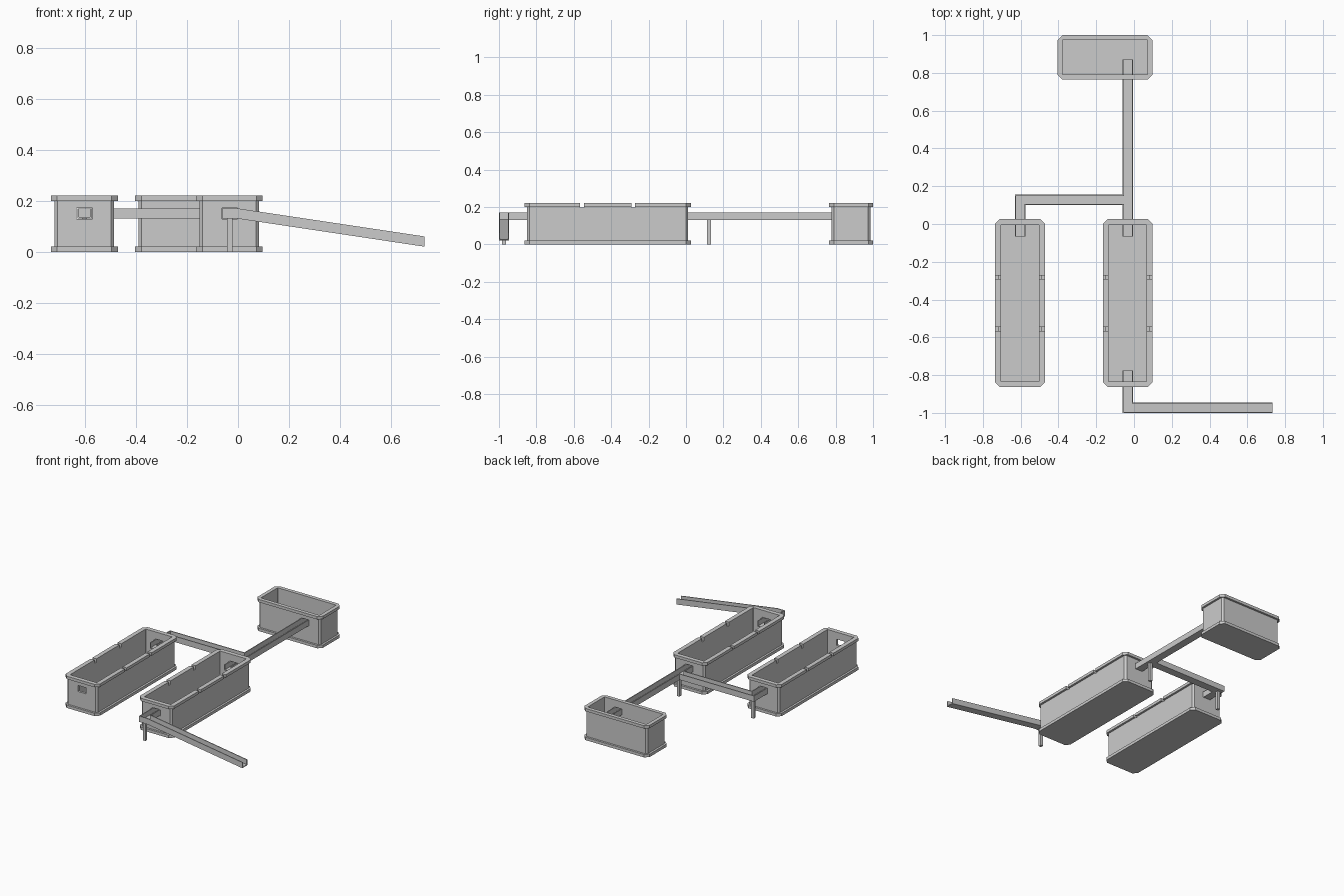
import bpy, bmesh
from mathutils import Vector

if "Cube" in bpy.data.objects:
    bpy.data.objects.remove(bpy.data.objects["Cube"])


def finish(bm, name):
    bmesh.ops.recalc_face_normals(bm, faces=bm.faces)
    me = bpy.data.meshes.new(name)
    bm.to_mesh(me)
    bm.free()
    ob = bpy.data.objects.new(name, me)
    bpy.context.collection.objects.link(ob)
    return ob


def boxes(name, specs):
    """One mesh made of boxes given as (x0, x1, y0, y1, z0, z1)."""
    bm = bmesh.new()
    for x0, x1, y0, y1, z0, z1 in specs:
        vs = bmesh.ops.create_cube(bm, size=1)["verts"]
        for v in vs:
            v.co = Vector((x1 if v.co.x > 0 else x0,
                           y1 if v.co.y > 0 else y0,
                           z1 if v.co.z > 0 else z0))
    return finish(bm, name)


def cut(ob, specs):
    cutter = boxes("cutter", specs)
    cutter.hide_render = True
    mod = ob.modifiers.new("cut", "BOOLEAN")
    mod.operation, mod.solver, mod.object = "DIFFERENCE", "EXACT", cutter
    bpy.context.view_layer.objects.active = ob
    bpy.ops.object.modifier_apply(modifier=mod.name)
    bpy.data.objects.remove(cutter)


def ring(bm, x0, x1, y0, y1, c, z):
    pts = [(x0 + c, y0), (x1 - c, y0), (x1, y0 + c), (x1, y1 - c),
           (x1 - c, y1), (x0 + c, y1), (x0, y1 - c), (x0, y0 + c)]
    return [bm.verts.new((x, y, z)) for x, y in pts]


def skin(bm, loops):
    for a, b in zip(loops, loops[1:]):
        n = len(a)
        for i in range(n):
            bm.faces.new((a[i], a[(i + 1) % n], b[(i + 1) % n], b[i]))
    bm.faces.new(loops[0])
    bm.faces.new(loops[-1])


def tank(name, x0, x1, y0, y1, rim):
    """Open tank with chamfered corners and a flange at top and bottom."""
    bm = bmesh.new()
    # (inset, corner chamfer, height)
    steps = [(0, .025, 0), (0, .025, .02), (.014, .012, .02), (.014, .012, .2),
             (0, .025, .2), (0, .025, .22), (rim, .001, .22), (rim, .001, .015)]
    skin(bm, [ring(bm, x0 + i, x1 - i, y0 + i, y1 - i, c, z) for i, c, z in steps])
    return finish(bm, name)


W, H, T, Z = .055, .04, .006, .13   # trough width, height, wall, base level


def trough(name, path):
    """U-shaped channel swept along a path with mitred corners."""
    h = W / 2
    prof = [(-h, 0), (h, 0), (h, H), (h - T, H), (h - T, T), (T - h, T), (T - h, H), (-h, H)]
    pts = [Vector(p) for p in path]
    dirs = [(b - a).to_2d().normalized() for a, b in zip(pts, pts[1:])]
    bm, loops = bmesh.new(), []
    for i, p in enumerate(pts):
        a, b = dirs[max(i - 1, 0)], dirs[min(i, len(dirs) - 1)]
        na, nb = Vector((a.y, -a.x)), Vector((b.y, -b.x))
        m = (na + nb) / (1 + na.dot(nb))
        loops.append([bm.verts.new((p.x + m.x * o, p.y + m.y * o, p.z + u)) for o, u in prof])
    skin(bm, loops)
    return finish(bm, name)


XA, XB = -.6025, -.0325             # centre lines of the troughs
YB, YO = .1275, -.9725


def port(x, y):
    return (x - .031, x + .031, y - .05, y + .05, Z - .001, Z + H + .001)


# Two long tanks with rim notches and end ports
for name, x0, x1, cx in (("left_tank", -.735, -.472, XA), ("right_tank", -.165, .097, XB)):
    ob = tank(name, x0, x1, -.863, .026, .03)
    cut(ob, [port(cx, -.845), port(cx, .01)])
    cut(ob, [(x0 - .02, x1 + .02, y - .01, y + .01, .196, .25) for y in (-.556, -.282)])

# Rear cross tank
rear = tank("rear_tank", -.404, .097, .765, 1, .026)
cut(rear, [port(XB, .78)])

# Main trough with an opening for the branch
main = trough("main_trough", [(XB, .87, Z), (XB, -.065, Z)])
cut(main, [(XB - W, XB - W / 2 + T + .002, YB - W / 2 + T, YB + W / 2 - T, Z + T, Z + .1)])
trough("branch_trough", [(XB - W / 2, YB, Z), (XA, YB, Z), (XA, -.065, Z)])

# Sloping outlet trough
trough("outlet_trough", [(XB, -.775, Z), (XB, YO, Z), (0, YO, Z), (.733, YO, .02)])

# Support posts under the corners
for i, (x, y) in enumerate(((XB, YB - .005), (XA, YB - .005), (XB, YO))):
    boxes(f"support_post_{i + 1}", [(x - .01, x + .01, y - .01, y + .01, 0, Z + .003)])
